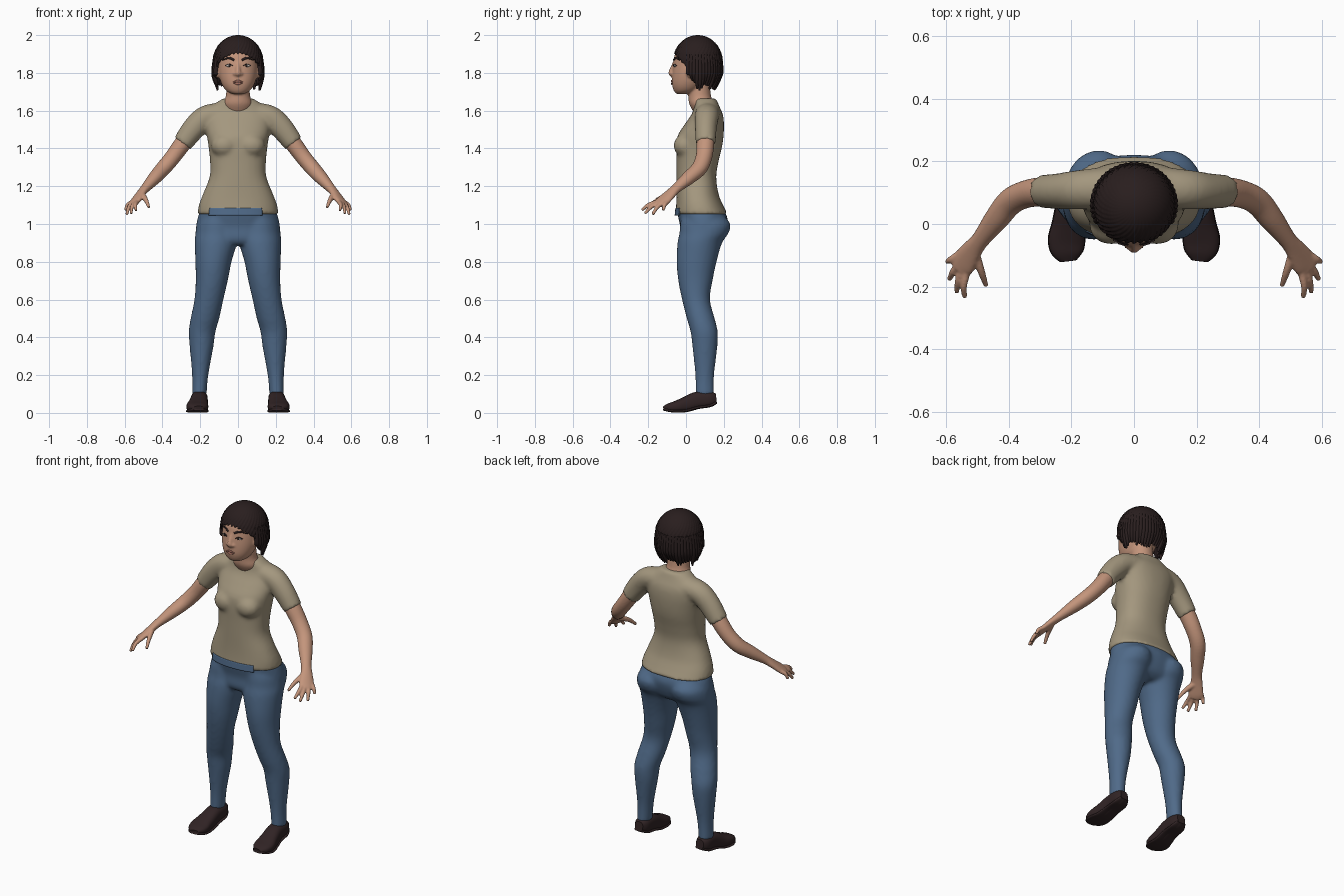
import bpy, bmesh, math, random
from mathutils import Vector, Matrix

random.seed(4)
if "Cube" in bpy.data.objects:
    bpy.data.objects.remove(bpy.data.objects["Cube"])


def material(name, rgb):
    m = bpy.data.materials.new(name)
    m.use_nodes = True
    m.diffuse_color = (*rgb, 1)
    bsdf = next(n for n in m.node_tree.nodes if n.type == "BSDF_PRINCIPLED")
    bsdf.inputs["Base Color"].default_value = (*rgb, 1)
    bsdf.inputs["Roughness"].default_value = 0.8
    return m


SKIN = material("skin", (0.55, 0.30, 0.20))
SHIRT = material("tan cloth", (0.37, 0.31, 0.21))
DENIM = material("blue denim", (0.08, 0.145, 0.25))
HAIR = material("dark brown hair", (0.022, 0.013, 0.013))
LEATHER = material("dark leather", (0.03, 0.017, 0.018))
LIPS = material("lip pink", (0.38, 0.16, 0.12))
WHITE = material("eye white", (0.5, 0.47, 0.44))


def spline(keys, n=5):
    """Smooth interpolation through key tuples."""
    pts = [keys[0], *keys, keys[-1]]
    out = []
    for a, b, c, d in zip(pts, pts[1:], pts[2:], pts[3:]):
        for i in range(n):
            t = i / n
            out.append([q + .5 * t * (r - p + t * (2 * p - 5 * q + 4 * r - s + t * (3 * (q - r) + s - p)))
                        for p, q, r, s in zip(a, b, c, d)])
    return out + [list(keys[-1])]


def tube(bm, keys, side=None, power=1, seg=28, arc=None, flip=1):
    """Loft of (x, y, z, radius, radius) keys; rings are level unless side is given."""
    pts = spline(keys)
    lo, hi = arc or (0, 2 * math.pi)
    count = seg + 1 if arc else seg
    rings = []
    for i, (x, y, z, ra, rb) in enumerate(pts):
        u, v = Vector((1, 0, 0)), Vector((0, 1, 0))
        if side:
            t = Vector(pts[min(i + 1, len(pts) - 1)][:3]) - Vector(pts[max(i - 1, 0)][:3])
            t.normalize()
            u = Vector(side)
            u = (u - t * u.dot(t)).normalized()
            v = t.cross(u)
        ring = []
        for k in range(count):
            a = lo + (hi - lo) * k / seg
            c, s = math.cos(a), math.sin(a)
            p = Vector((x, y, z)) + u * ra * math.copysign(abs(c) ** power, c) \
                + v * rb * math.copysign(abs(s) ** power, s)
            p.x *= flip
            ring.append(bm.verts.new(p))
        rings.append(ring)
    for r0, r1 in zip(rings, rings[1:]):
        for k in range(seg):
            j = (k + 1) % count
            bm.faces.new((r0[k], r0[j], r1[j], r1[k]))
    if not arc:
        bm.faces.new(rings[0][::-1])
        bm.faces.new(rings[-1])


def ball(bm, center, size):
    bmesh.ops.create_uvsphere(bm, u_segments=20, v_segments=12, radius=1,
                              matrix=Matrix.Translation(center) @ Matrix.Diagonal((*size, 1)))


def make(name, bm, mat, voxel=0, smooth=0, mirror=False, thick=0):
    bmesh.ops.recalc_face_normals(bm, faces=bm.faces)
    mesh = bpy.data.meshes.new(name)
    bm.to_mesh(mesh)
    bm.free()
    mesh.materials.append(mat)
    ob = bpy.data.objects.new(name, mesh)
    bpy.context.scene.collection.objects.link(ob)
    bpy.ops.object.select_all(action="DESELECT")
    ob.select_set(True)
    bpy.context.view_layer.objects.active = ob
    bpy.ops.object.shade_smooth_by_angle(angle=math.radians(50))
    if voxel:
        m = ob.modifiers.new("blend", "REMESH")
        m.mode, m.voxel_size, m.use_smooth_shade = "VOXEL", voxel, True
    if smooth:
        m = ob.modifiers.new("soften", "SMOOTH")
        m.factor, m.iterations = 0.5, smooth
    if thick:
        m = ob.modifiers.new("thickness", "SOLIDIFY")
        m.thickness, m.offset = thick, -1
    if mirror:
        ob.modifiers.new("mirror", "MIRROR")
    return ob


# Shirt: torso, bust and sleeves blended together
bm = bmesh.new()
TORSO = [(0, .083, 1.05, .215, .139), (0, .072, 1.10, .207, .124), (0, .061, 1.16, .185, .111),
         (0, .055, 1.25, .150, .105), (0, .061, 1.33, .148, .111), (0, .070, 1.41, .156, .121),
         (0, .078, 1.47, .165, .121), (0, .098, 1.53, .172, .103), (0, .112, 1.58, .170, .083),
         (0, .110, 1.62, .145, .068), (0, .100, 1.665, .080, .060)]
tube(bm, TORSO, power=.88, seg=40)
for s in (1, -1):
    ball(bm, (.072 * s, -.004, 1.415), (.072, .062, .062))
    tube(bm, [(.06, .115, 1.585, .068, .06), (.165, .11, 1.568, .064, .062),
              (.232, .105, 1.508, .058, .062), (.294, .104, 1.426, .053, .053)], side=(0, 1, 0), flip=s)
make("shirt", bm, SHIRT, voxel=.011, smooth=6)

# Trousers: hips and legs blended together
bm = bmesh.new()
tube(bm, [(0, .075, 1.075, .200, .125), (0, .090, 1.03, .214, .130), (0, .0925, .98, .222, .1225),
          (0, .080, .92, .210, .110), (0, .070, .89, .120, .080)], power=.92, seg=40)
for s in (1, -1):
    tube(bm, [(.105, .090, 1.04, .090, .115), (.112, .102, 1.0, .106, .133), (.114, .095, .95, .112, .130),
              (.117, .073, .90, .112, .118), (.130, .056, .80, .096, .106), (.139, .050, .70, .085, .091),
              (.154, .053, .60, .077, .074), (.175, .078, .50, .076, .074), (.190, .096, .43, .071, .072),
              (.193, .100, .35, .063, .066), (.200, .099, .20, .043, .050), (.205, .099, .09, .038, .049)],
         flip=s)
make("trousers", bm, DENIM, voxel=.011, smooth=5)

# Strip of waistband showing over the front hem
bm = bmesh.new()
tube(bm, [(0, .083, 1.046, .218, .143), (0, .076, 1.085, .212, .132)], power=.88,
     arc=(math.radians(-133), math.radians(-56)))
make("waistband", bm, DENIM, thick=.006)

# Arms with palms, fingers and thumbs
ACROSS = (.43, .9, 0)
bm = bmesh.new()
tube(bm, [(.22, .105, 1.52, .045, .045), (.29, .103, 1.43, .047, .045), (.345, .095, 1.355, .044, .042),
          (.395, .070, 1.295, .043, .040), (.44, .015, 1.245, .039, .035), (.49, -.05, 1.19, .029, .024),
          (.515, -.082, 1.16, .034, .020), (.545, -.125, 1.12, .043, .017), (.557, -.145, 1.105, .036, .014)],
     side=ACROSS)
TIPS = [(.54, -.234, 1.073), (.566, -.218, 1.056), (.589, -.177, 1.050), (.596, -.120, 1.072)]
for i, tip in enumerate(TIPS):
    off = -.032 + .021 * i
    base = Vector((.549, -.128, 1.116)) + Vector(ACROSS) * off
    mid = (base + Vector(tip)) / 2 + Vector((.006, -.004, .006))
    tube(bm, [(*base, .013, .012), (*mid, .011, .0105), (*tip, .008, .008)], side=ACROSS, seg=12)
tube(bm, [(.508, -.09, 1.155, .018, .015), (.488, -.15, 1.128, .013, .012), (.472, -.197, 1.088, .008, .008)],
     side=ACROSS, seg=12)
make("arms", bm, SKIN, voxel=.005, smooth=2, mirror=True)

# Shoes and their soles
SHOE = [(.203, .160, .076, .026, .028), (.204, .125, .072, .042, .042), (.205, .060, .066, .045, .046),
        (.210, .000, .045, .051, .041), (.215, -.05, .033, .058, .032), (.213, -.09, .028, .050, .023),
        (.210, -.117, .024, .026, .012)]
bm = bmesh.new()
tube(bm, SHOE, side=(1, 0, 0), power=.75)
make("shoes", bm, LEATHER, mirror=True)
bm = bmesh.new()
tube(bm, [(x, y, z - h + .008, w + .002, .008) for x, y, z, w, h in SHOE], side=(1, 0, 0), power=.6)
make("soles", bm, LEATHER, mirror=True)

# Head, neck, nose and ears
HEAD = [(0, -.020, 1.688, .030, .030), (0, -.002, 1.705, .062, .062), (0, .012, 1.74, .086, .086),
        (0, .030, 1.79, .102, .104), (0, .045, 1.85, .107, .113), (0, .055, 1.90, .106, .113),
        (0, .060, 1.945, .088, .090), (0, .060, 1.975, .040, .040)]
bm = bmesh.new()
tube(bm, HEAD, power=.94, seg=40)
tube(bm, [(0, .095, 1.57, .050, .040), (0, .083, 1.63, .077, .064), (0, .072, 1.68, .064, .060),
          (0, .065, 1.76, .060, .060)])
tube(bm, [(0, -.058, 1.86, .009, .010), (0, -.072, 1.825, .011, .012), (0, -.080, 1.798, .016, .013),
          (0, -.070, 1.785, .012, .008)], side=(1, 0, 0), seg=16)
for s in (1, -1):
    ball(bm, (.015 * s, -.074, 1.795), (.011, .011, .009))
    ball(bm, (.107 * s, .025, 1.805), (.014, .022, .034))
make("head", bm, SKIN, voxel=.006, smooth=3)


def face_y(x, z):
    """Depth of the face surface at a given place."""
    _, cy, _, rx, ry = min(spline(HEAD, 20), key=lambda k: abs(k[2] - z))
    e = 2 / .94
    return cy - ry * (1 - abs(x / rx) ** e) ** (1 / e)


def face_stroke(name, points, width, mat, mirror=True):
    bm = bmesh.new()
    tube(bm, [(x, face_y(x, z) - .001, z, w * width, .004) for x, z, w in points], side=(0, 0, 1), seg=10)
    make(name, bm, mat, mirror=mirror)


# Eyes, lashes, brows and mouth
bm = bmesh.new()
ball(bm, (.046, face_y(.046, 1.838) + .003, 1.838), (.017, .006, .007))
make("eyes", bm, WHITE, mirror=True)
bm = bmesh.new()
ball(bm, (.045, face_y(.045, 1.838) - .001, 1.838), (.0065, .004, .0065))
make("irises", bm, HAIR, mirror=True)
face_stroke("lashes", [(.028, 1.837, .6), (.046, 1.846, 1), (.066, 1.838, .6)], .0025, HAIR)
face_stroke("eyebrows", [(.020, 1.868, 1), (.050, 1.879, 1), (.080, 1.868, .4)], .006, HAIR)
face_stroke("upper_lip", [(-.028, 1.750, .3), (0, 1.757, 1), (.028, 1.750, .3)], .006, LIPS, False)
face_stroke("lower_lip", [(-.024, 1.748, .3), (0, 1.743, 1), (.024, 1.748, .3)], .007, LIPS, False)

# Hair cap: ridged shell swirling out of the crown, cut higher over the face
LOCKS, ROWS, COLS = 36, 26, 216
bm = bmesh.new()


def scalp(a, p, grow=1):
    return Vector((.132 * grow * math.sin(p) * math.cos(a),
                   .0625 + .13 * grow * math.sin(p) * math.sin(a), 1.86 + .14 * math.cos(p)))


rows = []
for i in range(1, ROWS + 1):
    row = []
    for k in range(COLS):
        a = 2 * math.pi * k / COLS
        front = max(0, -math.sin(a))
        p = math.radians(115 - 44 * front ** 1.4 + 1.5 * math.cos(LOCKS * a)) * i / ROWS
        ridge = 1 + .022 * math.sin(p) * math.cos(LOCKS * (a + .7 * p))
        row.append(bm.verts.new(scalp(a, p, ridge)))
    rows.append(row)
crown = bm.verts.new((0, .0625, 2))
for k in range(COLS):
    j = (k + 1) % COLS
    bm.faces.new((crown, rows[0][k], rows[0][j]))
    for r0, r1 in zip(rows, rows[1:]):
        bm.faces.new((r0[k], r1[k], r1[j], r0[j]))
make("hair_cap", bm, HAIR, thick=.01)

# Hanging locks around the sides and back
bm = bmesh.new()
for i in range(32):
    a = math.radians(-24 + 228 * i / 31)
    front = max(0, -math.sin(a)) / .4
    end = 1.705 + .07 * front + random.uniform(0, .035)
    c, s = math.cos(a), math.sin(a)
    top = scalp(a, 1.3, .93)
    tube(bm, [(*top, .012, .012), (.127 * c, .0625 + .122 * s, 1.81, .0145, .0145),
              (.123 * c, .0625 + .110 * s, (1.81 + end) / 2, .013, .013),
              (.115 * c, .0625 + .092 * s, end, .005, .005)], side=(-s, c, 0), seg=8)
make("hair_locks", bm, HAIR)
